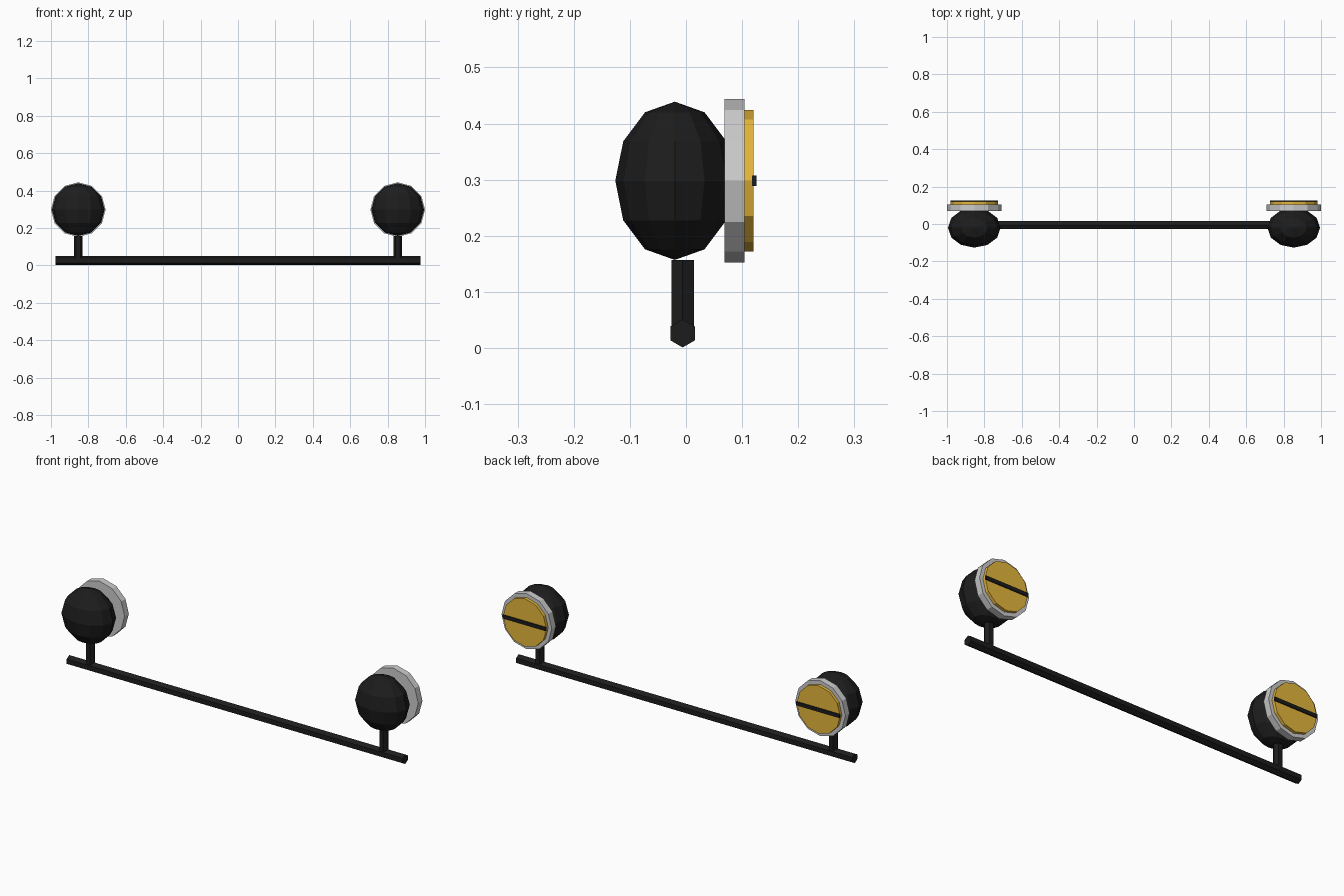
import bpy
from math import pi
from mathutils import Matrix

if "Cube" in bpy.data.objects:
    bpy.data.objects.remove(bpy.data.objects["Cube"])


def material(name, rgb):
    m = bpy.data.materials.new(name)
    m.diffuse_color = (*rgb, 1)
    m.use_nodes = True
    m.node_tree.nodes["Principled BSDF"].inputs["Base Color"].default_value = m.diffuse_color
    return m


black = material("matte_black", (0.012, 0.012, 0.012))
gold = material("amber", (0.78, 0.47, 0.045))


def finish(name, mat):
    obj = bpy.context.object
    obj.name = name
    if mat:
        obj.data.materials.append(mat)
    return obj


def prism(name, sides, radius, start, end, axis, mat=None):
    """Flat-sided cylinder from start to end along one axis."""
    mid = [(a + b) / 2 for a, b in zip(start, end)]
    length = sum(abs(b - a) for a, b in zip(start, end))
    bpy.ops.mesh.primitive_cylinder_add(vertices=sides, radius=radius, depth=length, location=mid)
    obj = finish(name, mat)
    turn = {"X": Matrix.Rotation(pi / 2, 4, "Y"),
            "Y": Matrix.Rotation(pi / 2, 4, "X"),
            "Z": Matrix.Identity(4)}[axis]
    obj.data.transform(turn @ Matrix.Rotation(pi / 6, 4, "Z"))
    return obj


BAR_Y, HEAD_X, HEAD_Z = -0.006, 0.854, 0.298

# Long hexagonal crossbar
prism("crossbar", 6, 0.025, (-0.977, BAR_Y, 0.026), (0.977, BAR_Y, 0.026), "X", black)

for side, x in (("left", -HEAD_X), ("right", HEAD_X)):
    # Upright post
    prism(side + "_post", 6, 0.023, (x, BAR_Y, 0.03), (x, BAR_Y, 0.157), "Z", black)
    # Flattened round housing
    bpy.ops.mesh.primitive_uv_sphere_add(segments=12, ring_count=6, radius=1,
                                         location=(x, -0.02, HEAD_Z))
    shell = finish(side + "_housing", black)
    shell.data.transform(Matrix.Diagonal((0.141, 0.106, 0.141, 1)))
    # Rim and lens on the back
    prism(side + "_rim", 12, 0.146, (x, 0.069, HEAD_Z), (x, 0.104, HEAD_Z), "Y")
    prism(side + "_lens", 12, 0.126, (x, 0.100, HEAD_Z), (x, 0.120, HEAD_Z), "Y", gold)
    # Dark strip across the lens
    bpy.ops.mesh.primitive_cube_add(size=1, location=(x, 0.1215, HEAD_Z))
    strip = finish(side + "_lens_strip", black)
    strip.data.transform(Matrix.Diagonal((0.252, 0.008, 0.019, 1)))
